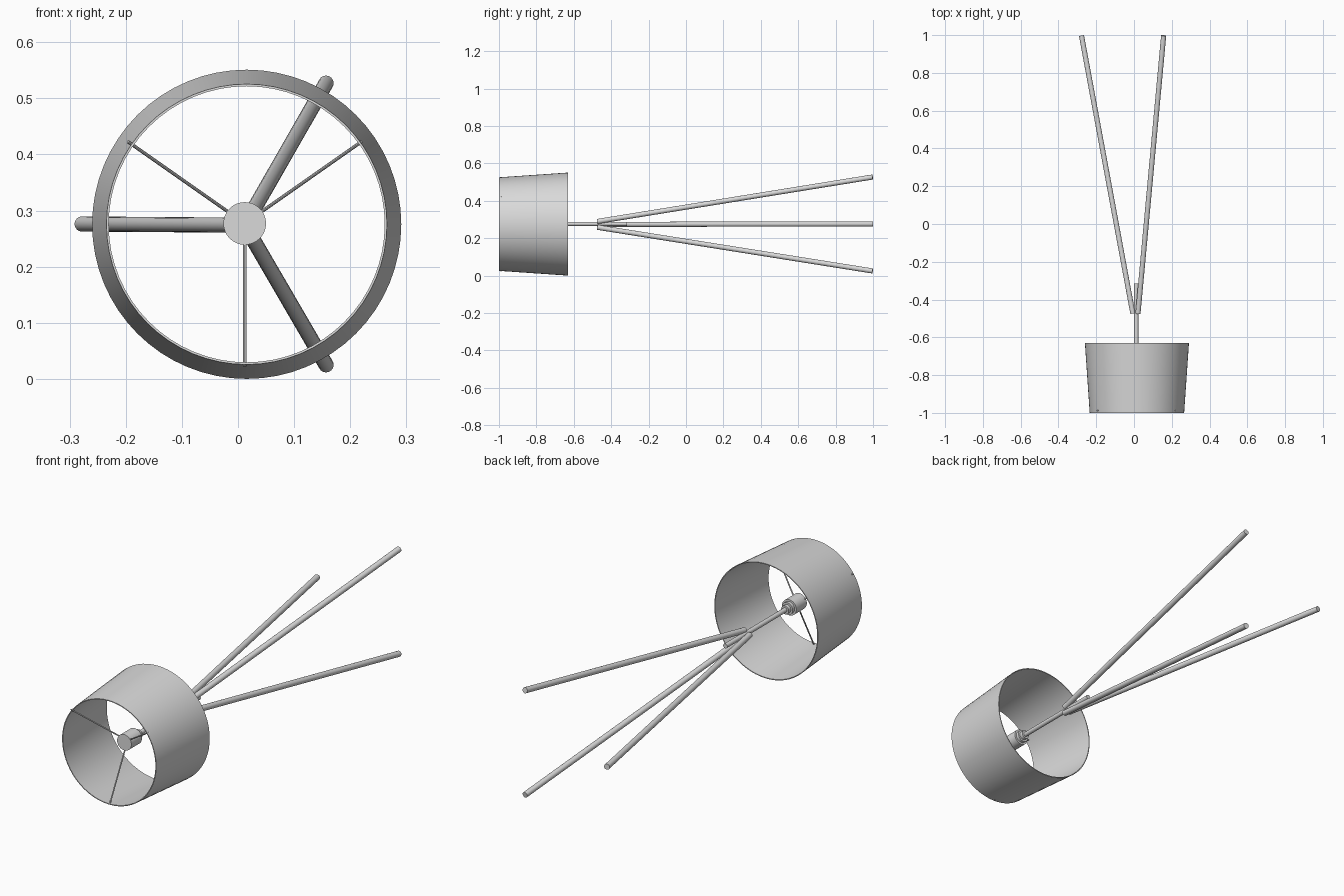
import bpy
import math
from mathutils import Vector

cube = bpy.data.objects.get("Cube")
if cube:
    bpy.data.objects.remove(cube, do_unlink=True)

grey = bpy.data.materials.new("plain grey")
grey.use_nodes = True
colour = (0.7, 0.7, 0.7, 1)
grey.diffuse_color = colour
grey.node_tree.nodes["Principled BSDF"].inputs["Base Color"].default_value = colour

CX, CZ = 0.012, 0.277      # stem axis, running along y


def finish(obj):
    obj.data.materials.append(grey)
    bpy.ops.object.select_all(action='DESELECT')
    obj.select_set(True)
    bpy.context.view_layer.objects.active = obj
    bpy.ops.object.shade_smooth_by_angle(angle=math.radians(35))


def lathe(name, profile, x, z, sides, closed=False):
    """Revolve (radius, y) points about an axis along y."""
    verts, faces = [], []
    n = len(profile)
    for i in range(sides):
        a = math.tau * i / sides
        verts += [(x + r * math.cos(a), y, z + r * math.sin(a)) for r, y in profile]
    for i in range(sides):
        j = (i + 1) % sides
        for k in range(n if closed else n - 1):
            m = (k + 1) % n
            faces.append((i * n + k, i * n + m, j * n + m, j * n + k))
    if not closed:
        faces.append([i * n for i in range(sides)])
        faces.append([i * n + n - 1 for i in reversed(range(sides))])
    mesh = bpy.data.meshes.new(name)
    mesh.from_pydata(verts, [], faces)
    mesh.update()
    obj = bpy.data.objects.new(name, mesh)
    bpy.context.collection.objects.link(obj)
    finish(obj)


def rod(name, start, end, radius, sides):
    start, end = Vector(start), Vector(end)
    line = end - start
    bpy.ops.mesh.primitive_cylinder_add(vertices=sides, radius=radius, depth=line.length,
                                        location=(start + end) / 2)
    obj = bpy.context.object
    obj.name = name
    obj.rotation_euler = line.to_track_quat('Z', 'Y').to_euler()
    finish(obj)


# Thin tapered shade, open at both ends
lathe("shade", [(0.25, -1), (0.2755, -0.63), (0.2715, -0.63), (0.246, -1)],
      0.0155, CZ - 0.0015, 64, closed=True)

# Bulb holder with two stepped collars
lathe("bulb_holder", [(0.038, -0.88), (0.038, -0.8), (0.029, -0.8), (0.029, -0.785),
                      (0.02, -0.785), (0.02, -0.768)], CX, CZ, 32)

# Stem from the holder to the leg joint
lathe("stem", [(0.011, -0.78), (0.011, -0.315)], CX, CZ, 24)

# Wire spokes sloping from the holder to the shade rim
for i, angle in enumerate((35, 145, 270)):
    a = math.radians(angle)
    c, s = math.cos(a), math.sin(a)
    rod(f"spoke_{i + 1}", (CX + 0.02 * c, -0.866, CZ + 0.02 * s),
        (CX + 0.254 * c, -0.99, CZ + 0.254 * s), 0.0032, 10)

# Three splayed legs
for i, angle in enumerate((60, 180, 300)):
    a = math.radians(angle)
    c, s = math.cos(a), math.sin(a)
    rod(f"leg_{i + 1}", (CX + 0.018 * c, -0.474, CZ - 0.003 + 0.018 * s),
        (CX + 0.29 * c, 0.9975, CZ - 0.001 + 0.29 * s), 0.0135, 24)
